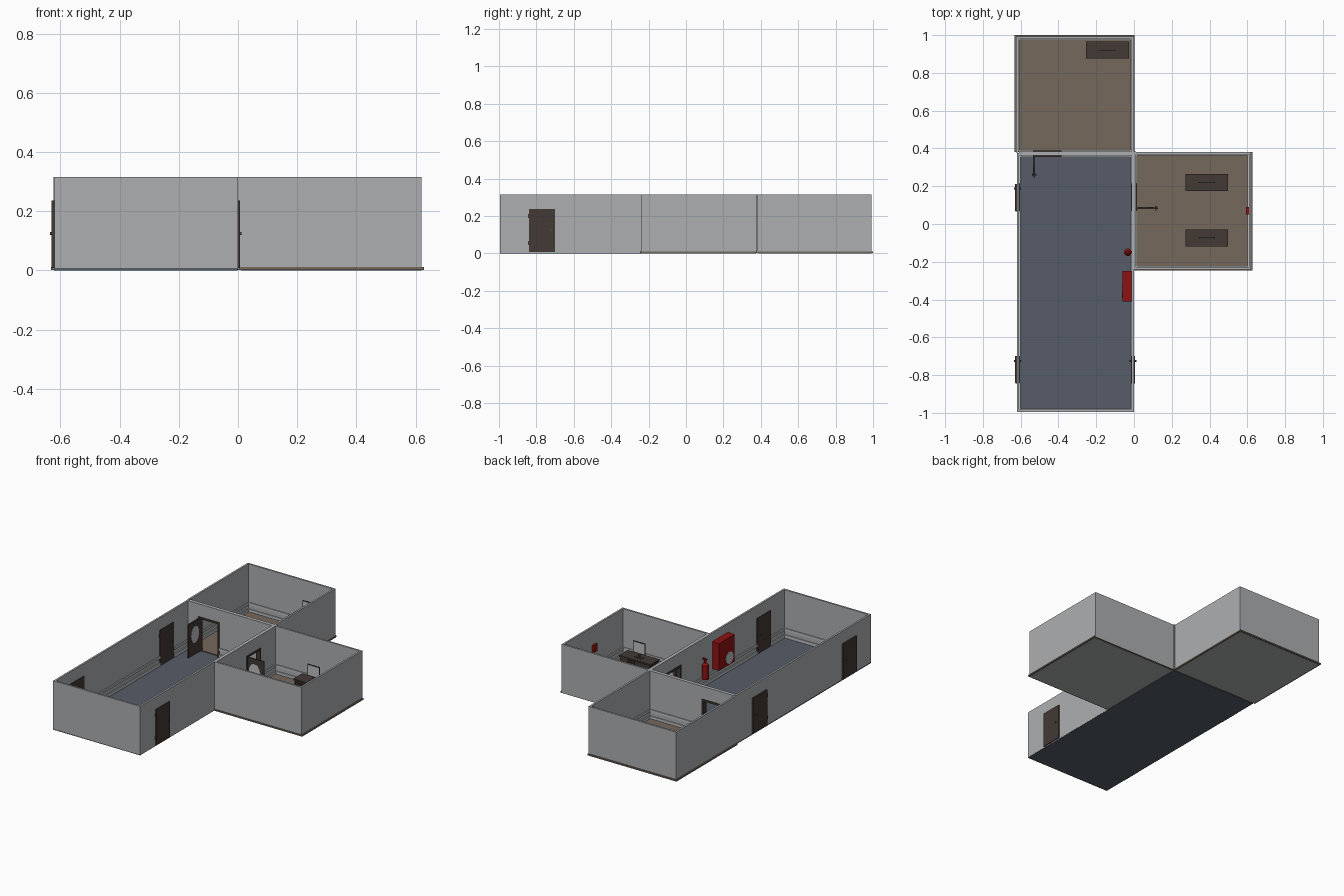
import bpy, bmesh, math
from mathutils import Matrix

if "Cube" in bpy.data.objects:
    bpy.data.objects.remove(bpy.data.objects["Cube"])


def mat(name, r, g, b):
    m = bpy.data.materials.new(name)
    m.diffuse_color = (r, g, b, 1)
    m.use_nodes = True
    m.node_tree.nodes["Principled BSDF"].inputs["Base Color"].default_value = m.diffuse_color
    return m


WALL = mat("wall grey", .42, .43, .44)
BROWN = mat("floor brown", .18, .14, .107)
BLUE = mat("floor slate blue", .094, .108, .14)
WOOD = mat("dark wood", .055, .041, .035)
RED = mat("fire red", .28, .006, .006)
PANE = mat("pale grey", .5, .52, .53)
METAL = mat("dark metal", .08, .08, .08)


def finish(name, bm, material):
    me = bpy.data.meshes.new(name)
    bm.to_mesh(me)
    bm.free()
    ob = bpy.data.objects.new(name, me)
    me.materials.append(material)
    bpy.context.collection.objects.link(ob)
    return ob


def boxes(name, items, material):
    """One object from boxes given as (x0, x1, y0, y1, z0, z1)."""
    bm = bmesh.new()
    for x0, x1, y0, y1, z0, z1 in items:
        m = Matrix.Translation(((x0 + x1) / 2, (y0 + y1) / 2, (z0 + z1) / 2))
        bmesh.ops.create_cube(bm, size=1, matrix=m @ Matrix.Diagonal((x1 - x0, y1 - y0, z1 - z0, 1)))
    return finish(name, bm, material)


def tube(name, loc, r, depth, material, axis='Z', r2=None, stretch=1, sides=20):
    """Cylinder or cone along an axis, optionally stretched in z."""
    rot = {'Z': Matrix(), 'X': Matrix.Rotation(math.pi / 2, 4, 'Y'),
           'Y': Matrix.Rotation(math.pi / 2, 4, 'X')}[axis]
    bm = bmesh.new()
    bmesh.ops.create_cone(bm, cap_ends=True, segments=sides, radius1=r, radius2=r if r2 is None else r2,
                          depth=depth, matrix=Matrix.Translation(loc) @ Matrix.Diagonal((1, 1, stretch, 1)) @ rot)
    for f in bm.faces:
        f.smooth = len(f.verts) == 4
    return finish(name, bm, material)


def run(axis, c0, c1, a, b, z0, z1, gaps=(), lintel=None):
    """Boxes of a straight strip along x or y, broken at gaps."""
    out, start = [], a
    put = lambda s, e, zl, zh: out.append((s, e, c0, c1, zl, zh) if axis == 'x' else (c0, c1, s, e, zl, zh))
    for g0, g1 in gaps:
        put(start, g0, z0, z1)
        if lintel:
            put(g0, g1, lintel, z1)
        start = g1
    put(start, b, z0, z1)
    return out


# floors, with pale undersides below the two rooms
boxes("corridor_floor", [(-.62, -.001, -.995, .375, 0, .008)], BLUE)
boxes("room_floors", [(-.632, .003, .38, 1, .002, .011), (.003, .628, -.245, .38, .002, .011)], BROWN)
boxes("room_floor_undersides", [(-.622, -.005, .388, .992, 0, .002), (.01, .62, -.237, .372, 0, .002)], WALL)

# walls
H, T, DH = .315, .012, .232
BACK_GAP, SIDE_GAP = [(-.535, -.385)], [(.07, .215)]
boxes("corridor_walls",
      run('y', -.62, -.62 + T, -.995, .375, .003, H) + run('x', -1 + .005, -1 + .005 + T, -.62 + T, -T, .003, H)
      + run('y', -T, 0, -.995, -.24, .003, H)
      + run('y', -T, .01, -.24, .385, .003, H, SIDE_GAP, DH)
      + run('x', .362, .385, -.62 + T, -T, .003, H, BACK_GAP, DH), WALL)
boxes("back_room_walls",
      run('y', -.624, -.624 + T, .378, .992, .005, H) + run('y', -T, 0, .385, .992, .005, H)
      + run('x', .992 - T, .992, -.624 + T, -T, .005, H), WALL)
boxes("side_room_walls",
      run('x', -.24, -.24 + T, .01, .62, .005, H) + run('y', .62 - T, .62, -.24 + T, .38 - T, .005, H)
      + run('x', .38 - T, .38, .01, .62, .005, H), WALL)

# skirting boards and low rails round the inside of each room
P = .006
CLOSED_L, CLOSED_R = [(-.84, -.70), (.07, .215)], [(-.84, -.70), (.07, .215)]
for name, z0, z1 in (("skirting", .008, .028), ("low_rail", .055, .07)):
    boxes(name,
          run('y', -.608, -.608 + P, -.983, .362, z0, z1, CLOSED_L)
          + run('y', -T - P, -T, -.983, .362, z0, z1, CLOSED_R)
          + run('x', -.983, -.983 + P, -.602, -T - P, z0, z1)
          + run('x', .362 - P, .362, -.602, -T - P, z0, z1, BACK_GAP)
          + run('x', .385, .385 + P, -.606, -T - P, z0, z1, BACK_GAP)
          + run('x', .98 - P, .98, -.606, -T - P, z0, z1)
          + run('y', -.612, -.612 + P, .385, .98, z0, z1) + run('y', -T - P, -T, .385, .98, z0, z1)
          + run('y', .01, .01 + P, -.228, .368, z0, z1, SIDE_GAP)
          + run('y', .608 - P, .608, -.228, .368, z0, z1)
          + run('x', -.228, -.228 + P, .016, .602, z0, z1)
          + run('x', .368 - P, .368, .016, .602, z0, z1), PANE)

# closed corridor doors with a knob on each face
for i, (x0, x1, y0, y1) in enumerate([(-.63, -.604, -.84, -.70), (-.63, -.604, .07, .212),
                                      (-.017, .006, -.84, -.70)]):
    boxes(f"closed_door_{i}", [(x0, x1, y0, y1, .008, .237)], WOOD)
    boxes(f"closed_door_hinges_{i}", [(x0 + .002, x1 - .002, y0 - .005, y0, z, z + .02) for z in (.045, .19)], WOOD)
    tube(f"closed_door_knobs_{i}", ((x0 + x1) / 2, y1 - .025, .125), .005, x1 - x0 + .012, METAL, 'X', sides=12)

# open doorway frames
F = .009
g0, g1 = BACK_GAP[0]
boxes("back_doorway_frame", [(g0, g0 + F, .356, .39, .008, DH), (g1 - F, g1, .356, .39, .008, DH),
                             (g0, g1, .356, .39, DH - F, DH + .002)], WOOD)
g0, g1 = SIDE_GAP[0]
boxes("side_doorway_frame", [(-.017, .015, g0, g0 + F, .008, DH), (-.017, .015, g1 - F, g1, .008, DH),
                             (-.017, .015, g0, g1, DH - F, DH + .002)], WOOD)

# open door leaves with pale oval panes and knobs
boxes("back_door_leaf", [(-.533, -.525, .247, .362, .012, .226)], WOOD)
tube("back_door_pane", (-.529, .312, .14), .04, .010, PANE, 'X', stretch=1.35)
tube("back_door_knobs", (-.529, .262, .12), .005, .024, METAL, 'X', sides=12)
boxes("side_door_leaf", [(.01, .128, .08, .088, .012, .226)], WOOD)
tube("side_door_pane", (.062, .084, .14), .04, .010, PANE, 'Y', stretch=1.35)
tube("side_door_knobs", (.115, .084, .12), .005, .024, METAL, 'Y', sides=12)

# desks with thin screens
for i, (x, y, s) in enumerate([(.385, .22, 1), (.385, -.075, -1), (-.14, .922, 1)]):
    w, d = .113, .045
    boxes(f"desk_{i}", [(x - w, x + w, y - d, y + d, .11, .12),
                        (x - w + .005, x - w + .013, y - d + .005, y + d - .005, .011, .11),
                        (x + w - .06, x + w - .005, y - d + .005, y + d - .005, .011, .11),
                        (x - w + .013, x + w - .06, y + s * .03 - .003, y + s * .03 + .003, .04, .11)], WOOD)
    boxes(f"screen_{i}", [(x - .043, x + .043, y - .003, y + .003, .145, .218),
                          (x - .006, x + .006, y - .003, y + .003, .123, .145),
                          (x - .025, x + .025, y - .012, y + .012, .12, .123)], WOOD)
    boxes(f"screen_panel_{i}", [(x - .039, x + .039, y - .004, y + .004, .149, .214)], PANE)

# fire hose cabinet, extinguisher and alarm
boxes("hose_cabinet", [(-.06, -T, -.41, -.25, .085, .26)], RED)
tube("hose_cabinet_disc", (-.061, -.355, .13), .038, .005, PANE, 'X')
tube("extinguisher_body", (-.033, -.15, .11), .02, .09, RED)
tube("extinguisher_shoulder", (-.033, -.15, .162), .02, .014, RED, r2=.008)
tube("extinguisher_valve", (-.033, -.15, .179), .007, .02, RED, sides=12)
boxes("extinguisher_handle", [(-.045, -.016, -.154, -.146, .187, .195)], RED)
boxes("alarm_box", [(.594, .609, .05, .09, .155, .2)], RED)
